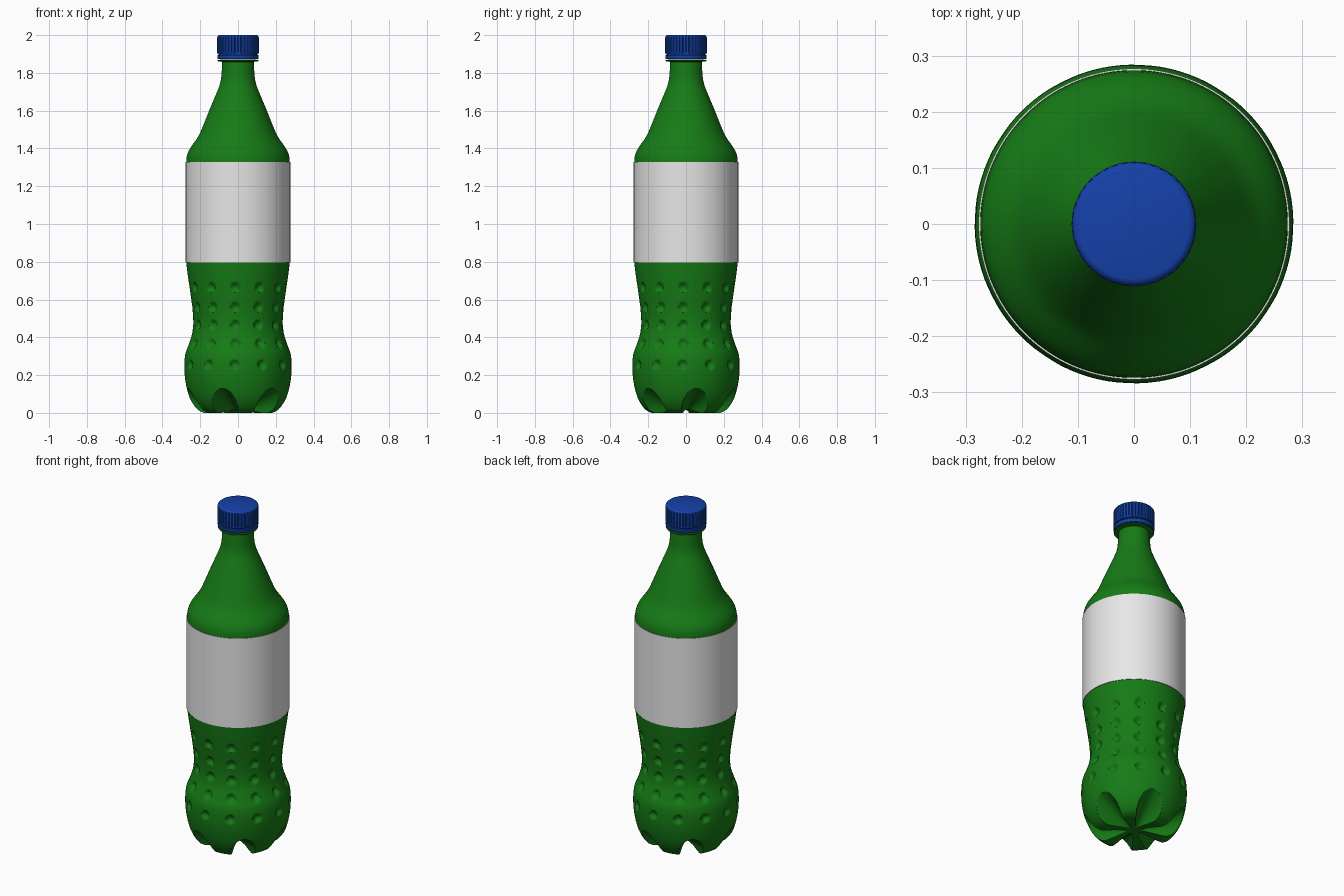
import bpy, bmesh, math
from mathutils import Vector

cube = bpy.data.objects.get("Cube")
if cube:
    bpy.data.objects.remove(cube, do_unlink=True)


def material(name, color):
    m = bpy.data.materials.new(name)
    m.use_nodes = True
    m.diffuse_color = (*color, 1)
    bsdf = next(n for n in m.node_tree.nodes if n.type == "BSDF_PRINCIPLED")
    bsdf.inputs["Base Color"].default_value = (*color, 1)
    return m


GREEN = material("bottle green", (0.008, 0.2, 0.008))
WHITE = material("label white", (0.8, 0.8, 0.8))
BLUE = material("cap blue", (0.007, 0.053, 0.4))


def lathe(name, profile, segs, mat, warp=None, angle=35):
    """Spin an (r, z) profile, listed upwards; warp(r, z, column angle, column) may move points."""
    bm = bmesh.new()
    rings = []
    for r, z in profile:
        ring = []
        for j in range(segs):
            a = math.tau * j / segs
            rr, zz = warp(r, z, a, j) if warp else (r, z)
            # angle 0 points to the front
            ring.append(bm.verts.new((rr * math.sin(a), -rr * math.cos(a), zz)))
        rings.append(ring)
    for low, high in zip(rings, rings[1:]):
        for j in range(segs):
            k = (j + 1) % segs
            bm.faces.new((low[j], low[k], high[k], high[j]))
    bmesh.ops.remove_doubles(bm, verts=bm.verts, dist=0.00002)
    me = bpy.data.meshes.new(name)
    bm.to_mesh(me)
    bm.free()
    me.materials.append(mat)
    ob = bpy.data.objects.new(name, me)
    bpy.context.collection.objects.link(ob)
    bpy.ops.object.select_all(action="DESELECT")
    ob.select_set(True)
    bpy.context.view_layer.objects.active = ob
    bpy.ops.object.shade_smooth_by_angle(angle=math.radians(angle))
    return ob


def smooth_path(points, step):
    """Catmull-Rom curve through the points, sampled about every step."""
    p = [Vector(q) for q in points]
    p = [p[0]] + p + [p[-1]]
    out = []
    for a, b, c, d in zip(p, p[1:], p[2:], p[3:]):
        n = max(1, round((c - b).length / step))
        for i in range(n):
            t = i / n
            out.append(0.5 * (2 * b + (c - a) * t + (2 * a - 5 * b + 4 * c - d) * t ** 2
                              + (3 * b - a - 3 * c + d) * t ** 3))
    return [tuple(q) for q in out] + [tuple(points[-1])]


def offset_from_repeat(a, count, phase):
    """Signed angle to the nearest of count evenly spaced directions."""
    s = math.tau / count
    return (a - phase + s / 2) % s - s / 2


# Body: grooved foot and dimpled grip
DIMPLE_ROWS = (0.255, 0.365, 0.465, 0.56, 0.665)
DIMPLE_R = 0.027
DIMPLE_PHASE = math.radians(-3.5)
GROOVE_PHASE = math.radians(-18)
GROOVE_HALF = math.radians(18)


def body_warp(r, z, a, j):
    if z < 0.16:
        d = offset_from_repeat(a, 6, GROOVE_PHASE) / GROOVE_HALF
        if abs(d) < 1:
            z = max(z, 0.12 * math.sqrt(1 - d * d) * min(r / 0.25, 1.1))
    else:
        d = offset_from_repeat(a, 12, DIMPLE_PHASE) * r
        for row in DIMPLE_ROWS:
            q = (d * d + (z - row) ** 2) / DIMPLE_R ** 2
            if q < 1:
                r -= 0.017 * (1 - q)
    return r, z


lower = [(0, 0.018), (0.025, 0.018), (0.08, 0.012), (0.15, 0), (0.18, 0), (0.215, 0.018),
         (0.245, 0.058), (0.266, 0.11), (0.28, 0.18), (0.284, 0.25), (0.279, 0.31),
         (0.262, 0.36), (0.243, 0.42), (0.237, 0.48), (0.24, 0.54), (0.25, 0.62),
         (0.266, 0.73), (0.274, 0.797)]
upper = [(0.274, 1.327), (0.271, 1.36), (0.26, 1.39), (0.237, 1.425), (0.204, 1.476),
         (0.15, 1.607), (0.098, 1.732), (0.091, 1.76), (0.086, 1.81), (0.083, 1.87)]
lathe("bottle_body", smooth_path(lower, 0.0065) + smooth_path(upper, 0.02), 288, GREEN, body_warp)

# Neck flange below the cap
lathe("neck_flange", [(0.08, 1.858), (0.106, 1.861), (0.109, 1.865), (0.106, 1.869), (0.08, 1.871)],
      96, GREEN)

# Label sleeve
lathe("label", [(0.273, 0.797), (0.277, 0.797), (0.277, 1.327), (0.273, 1.327)], 144, WHITE)

# Tamper ring
lathe("tamper_ring", [(0.08, 1.873), (0.107, 1.873), (0.109, 1.876), (0.109, 1.892),
                      (0.106, 1.896), (0.08, 1.896)], 96, BLUE)


# Ribbed screw cap
def cap_warp(r, z, a, j):
    if j % 5 == 0 and r > 0.108 and 1.91 < z < 1.988:
        r -= 0.006
    return r, z


lathe("screw_cap", [(0, 1.89), (0.102, 1.89), (0.102, 1.902), (0.11, 1.902), (0.111, 1.909),
                    (0.111, 1.911), (0.111, 1.984), (0.109, 1.992), (0.104, 1.998), (0.098, 2.0),
                    (0, 2.0)], 200, BLUE, cap_warp)
